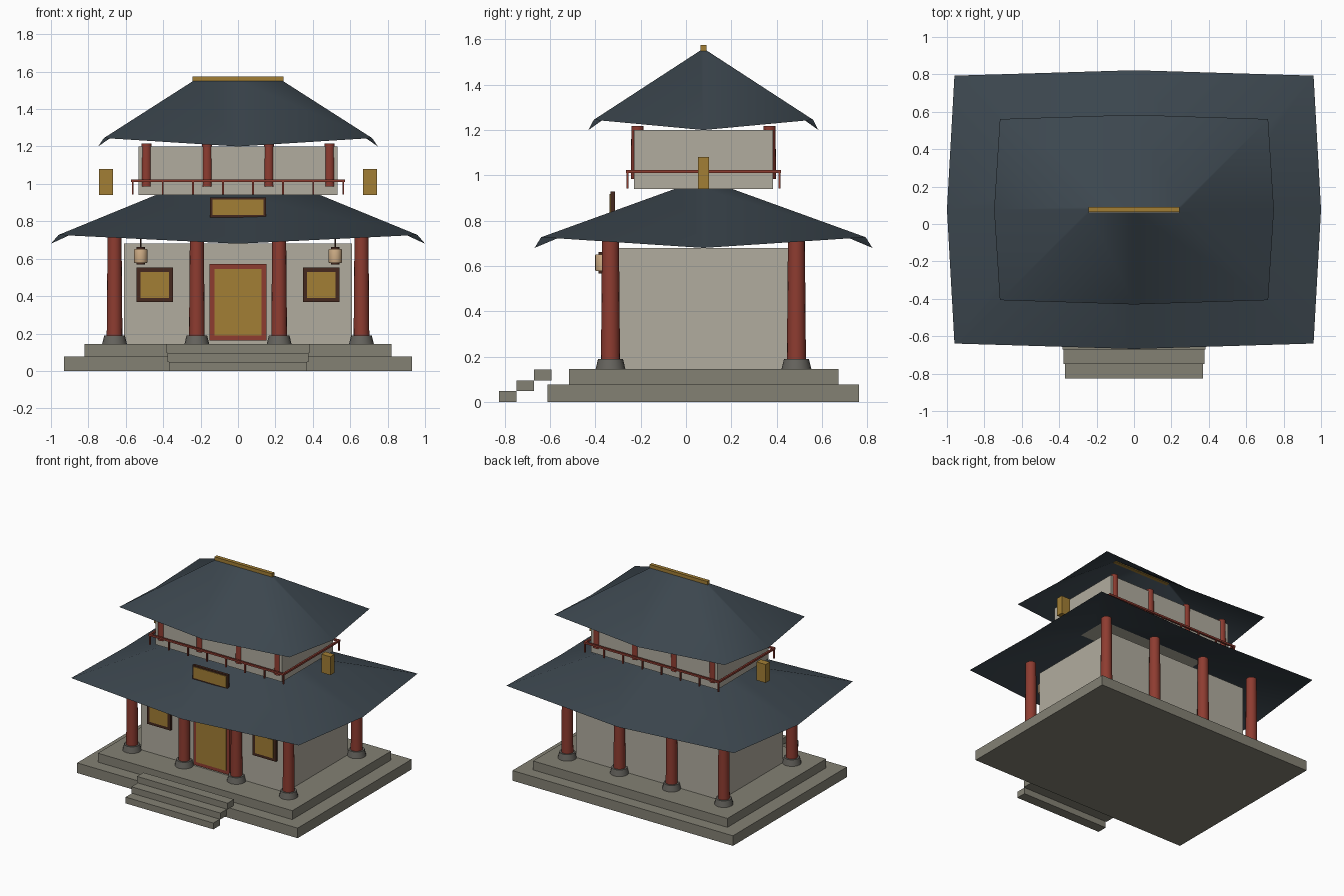
import bpy, bmesh
from math import pi, radians
from mathutils import Matrix

if "Cube" in bpy.data.objects:
    bpy.data.objects.remove(bpy.data.objects["Cube"])

CY = 0.077  # the building's centre line in y


def mat(name, r, g, b):
    m = bpy.data.materials.new(name)
    m.diffuse_color = (r, g, b, 1)
    m.use_nodes = True
    m.node_tree.nodes["Principled BSDF"].inputs["Base Color"].default_value = m.diffuse_color
    return m


STONE = mat("stone", .23, .22, .175)
BASE = mat("base_stone", .13, .125, .11)
WALL = mat("plaster", .44, .415, .345)
RED = mat("red_wood", .27, .045, .03)
GOLD = mat("gold", .36, .21, .035)
BROWN = mat("dark_wood", .06, .022, .013)
ROOF = mat("slate_tiles", .045, .062, .077)
PAPER = mat("paper", .62, .42, .24)


def finish(name, bm, m, smooth=None):
    me = bpy.data.meshes.new(name)
    bm.to_mesh(me)
    bm.free()
    o = bpy.data.objects.new(name, me)
    bpy.context.collection.objects.link(o)
    me.materials.append(m)
    if smooth:
        bpy.ops.object.select_all(action='DESELECT')
        o.select_set(True)
        bpy.context.view_layer.objects.active = o
        bpy.ops.object.shade_smooth_by_angle(angle=radians(smooth))
    return o


def box(name, x0, x1, y0, y1, z0, z1, m):
    bm = bmesh.new()
    mx = Matrix.Translation(((x0 + x1) / 2, (y0 + y1) / 2, (z0 + z1) / 2))
    bmesh.ops.create_cube(bm, size=1, matrix=mx @ Matrix.Diagonal((x1 - x0, y1 - y0, z1 - z0, 1)))
    return finish(name, bm, m)


def lathe(name, x, y, profile, m, n=16):
    """Closed turned shape from (radius, z) points."""
    bm = bmesh.new()
    vs = [bm.verts.new((x + r, y, z)) for r, z in profile]
    es = [bm.edges.new(p) for p in zip(vs, vs[1:])]
    bmesh.ops.spin(bm, geom=vs + es, cent=(x, y, 0), axis=(0, 0, 1), angle=2 * pi, steps=n)
    bmesh.ops.remove_doubles(bm, verts=bm.verts, dist=1e-5)
    bmesh.ops.holes_fill(bm, edges=bm.edges, sides=0)
    bmesh.ops.recalc_face_normals(bm, faces=bm.faces)
    return finish(name, bm, m, 40)


def framed(name, x, w, h, z, y, border, frame_m):
    """Dark or red frame with a gold panel standing slightly proud."""
    box(name + "_frame", x - w / 2, x + w / 2, y - .02, y, z - h / 2, z + h / 2, frame_m)
    w, h = w - 2 * border, h - 2 * border
    box(name + "_panel", x - w / 2, x + w / 2, y - .024, y - .01, z - h / 2, z + h / 2, GOLD)


def roof(name, top, corner, mid, z_top, z_corner, z_mid):
    """Hipped sheet with raised corners; the eave bows out and dips mid-side."""
    bm = bmesh.new()

    def ring(c, e, zc, zm):
        pts = []
        for sx, sy in ((1, 1), (0, 1), (-1, 1), (-1, 0), (-1, -1), (0, -1), (1, -1), (1, 0)):
            on_corner = sx and sy
            w = c if on_corner else e
            pts.append(bm.verts.new((sx * w[0], CY + sy * w[1], zc if on_corner else zm)))
        return pts

    a = ring(top, top, z_top, z_top)
    b = ring(corner, mid, z_corner, z_mid)
    for i in range(8):
        j = (i + 1) % 8
        bm.faces.new((a[i], a[j], b[j], b[i]))
    bmesh.ops.recalc_face_normals(bm, faces=bm.faces)
    if sum(f.normal.z for f in bm.faces) < 0:
        bmesh.ops.reverse_faces(bm, faces=bm.faces)
    return finish(name, bm, ROOF, 80)


# stone platform and steps
box("platform_lower", -.93, .93, -.61, .763, 0, .077, STONE)
box("platform_upper", -.82, .82, -.517, .672, .077, .145, STONE)
for i in range(3):
    w, y = .37 + .006 * i, -.825 + .077 * i
    box(f"step_{i}", -w, w, y, y + .077, .048 * i, .048 * (i + 1), STONE)

# lower storey
box("lower_walls", -.61, .61, -.30, .455, .145, .68, WALL)
for x in (-.66, -.22, .22, .66):
    for sy in (-1, 1):
        y = CY + .41 * sy
        lathe("column_base", x, y, [(.066, .145), (.055, .19)], BASE)
        lathe("column", x, y, [(.042, .185), (.037, .755)], RED)
framed("door", 0, .305, .41, .367, -.30, .027, RED)
for s in (-1, 1):
    framed("window", s * .445, .197, .184, .46, -.30, .022, BROWN)

# hanging lanterns
for s in (-1, 1):
    x, y = s * .52, -.365
    lathe("lantern", x, y, [(.034, .578), (.036, .584), (.036, .646), (.034, .652)], PAPER)
    lathe("lantern_cap", x, y, [(.022, .650), (.022, .662)], BROWN)
    lathe("lantern_foot", x, y, [(.022, .568), (.022, .580)], BROWN)
    lathe("lantern_cord", x, y, [(.004, .66), (.004, .76)], BROWN, 6)

# lower roof, name board (left blank) and side blocks
roof("lower_roof", (.44, .127), (.96, .716), (1, .745), .94, .727, .68)
framed("board", 0, .297, .107, .875, -.314, .011, BROWN)
for s in (-1, 1):
    box("side_block", s * .705 - .038, s * .705 + .038, .052, .102, .94, 1.08, GOLD)

# upper storey
box("upper_walls", -.533, .533, -.23, .383, .94, 1.2, WALL)
for x in (-.49, -.165, .165, .49):
    for sy in (-1, 1):
        lathe("upper_column", x, CY + .291 * sy, [(.029, .985), (.027, 1.217)], RED)

# balcony railing
for s in (-1, 1):
    y = CY + .335 * s
    box("rail_long", -.571, .571, y - .007, y + .007, 1.01, 1.024, RED)
    box("rail_side", s * .563 - .007, s * .563 + .007, CY - .34, CY + .34, 1.01, 1.024, RED)
    for i in range(8):
        x = -.563 + i * 1.126 / 7
        box("rail_post", x - .005, x + .005, y - .005, y + .005, .943, 1.015, RED)

# upper roof and ridge
roof("upper_roof", (.24, .015), (.717, .484), (.748, .507), 1.55, 1.245, 1.2)
box("ridge_beam", -.243, .243, CY - .014, CY + .014, 1.545, 1.575, GOLD)
